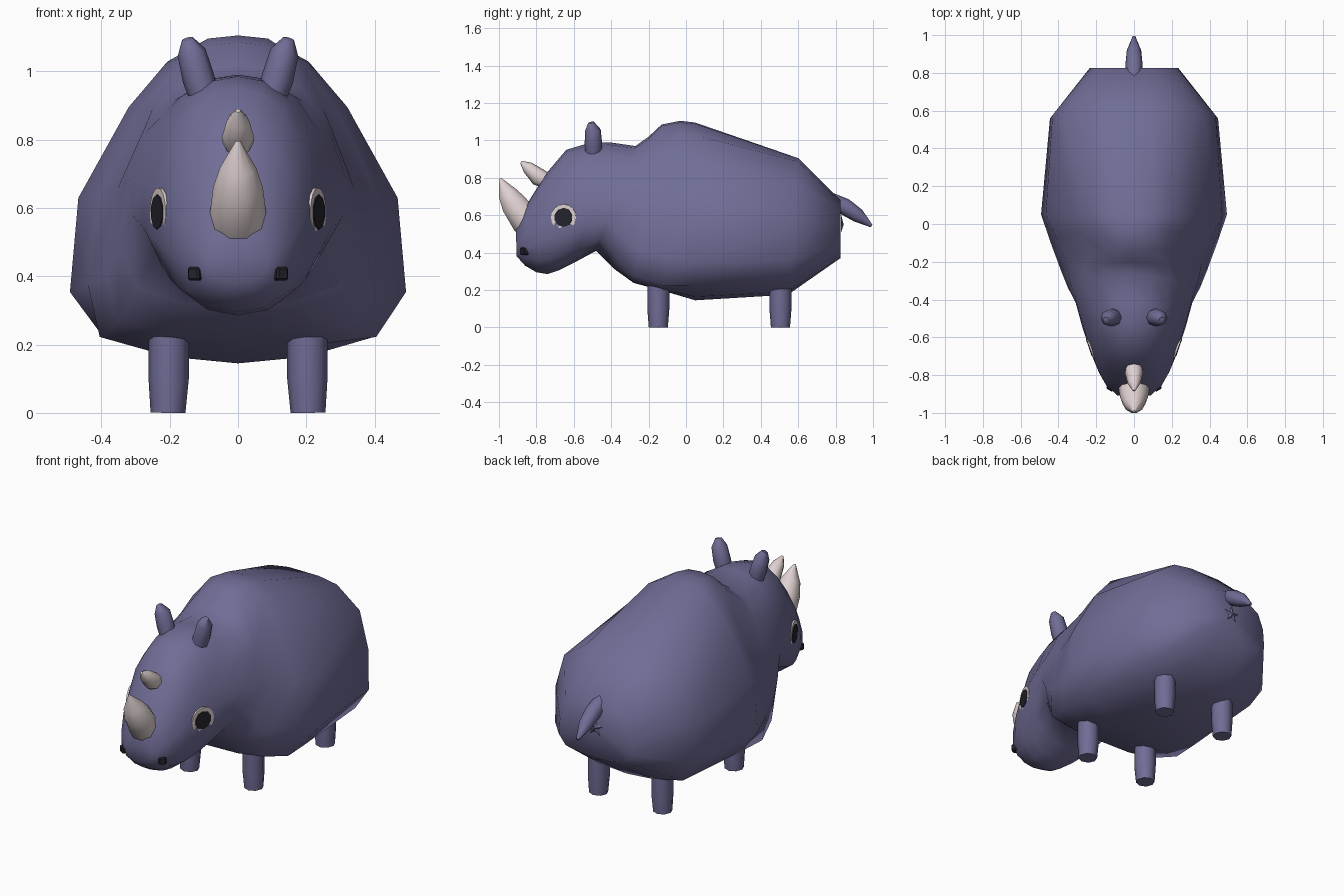
import bpy, bmesh, math
from mathutils import Vector, Matrix

cube = bpy.data.objects.get("Cube")
if cube:
    bpy.data.objects.remove(cube, do_unlink=True)


def material(name, rgb):
    m = bpy.data.materials.new(name)
    m.use_nodes = True
    m.diffuse_color = (*rgb, 1)
    bsdf = next(n for n in m.node_tree.nodes if n.type == 'BSDF_PRINCIPLED')
    bsdf.inputs["Base Color"].default_value = (*rgb, 1)
    return m


HIDE = material("violet grey hide", (0.162, 0.152, 0.305))
IVORY = material("pale ivory", (0.75, 0.64, 0.64))
DARK = material("near black", (0.017, 0.017, 0.026))


def finish(name, bm, mat, angle=60):
    bmesh.ops.recalc_face_normals(bm, faces=bm.faces)
    mesh = bpy.data.meshes.new(name)
    bm.to_mesh(mesh)
    bm.free()
    mesh.materials.append(mat)
    ob = bpy.data.objects.new(name, mesh)
    bpy.context.collection.objects.link(ob)
    bpy.ops.object.select_all(action='DESELECT')
    ob.select_set(True)
    bpy.context.view_layer.objects.active = ob
    bpy.ops.object.shade_smooth_by_angle(angle=math.radians(angle))
    return ob


def loft(name, rings, mat, angle=60):
    """Skin a list of equally sized point rings and close both ends."""
    bm = bmesh.new()
    loops = [[bm.verts.new(p) for p in r] for r in rings]
    n = len(loops[0])
    for a, b in zip(loops, loops[1:]):
        for i in range(n):
            bm.faces.new((a[i], a[(i + 1) % n], b[(i + 1) % n], b[i]))
    for end in (loops[0], loops[-1]):
        c = bm.verts.new(sum((v.co for v in end), Vector()) / n)
        for i in range(n):
            bm.faces.new((end[i], end[(i + 1) % n], c))
    return finish(name, bm, mat, angle)


def tube(name, path, mat, sides=8):
    """Tapered tube without twist; path entries are (x, y, z, radius)."""
    pts = [Vector(p[:3]) for p in path]
    rings = []
    for i, p in enumerate(path):
        d = pts[min(i + 1, len(pts) - 1)] - pts[max(i - 1, 0)]
        q = Vector((0, 0, 1)).rotation_difference(d)
        rings.append([pts[i] + q @ Vector((math.cos(t), math.sin(t), 0)) * p[3]
                      for t in (2 * math.pi * k / sides for k in range(sides))])
    return loft(name, rings, mat)


# Torso and head: one skin with slanted rings
# Half sections as (width fraction, height fraction), top to bottom
REAR = [(0, 1), (.22, 1), (.48, .975), (.82, .83), (.97, .55), (1, .25), (.82, .08), (.4, .02), (0, 0)]
TORSO = [(0, 1), (.2, .993), (.42, .93), (.65, .79), (.95, .51), (1, .22), (.8, .08), (.4, .02), (0, 0)]
CHEST = [(0, 1), (.2, .99), (.42, .92), (.65, .77), (.93, .48), (1, .2), (.92, .03), (.5, .005), (0, 0)]
NECK = [(0, 1), (.27, .98), (.54, .9), (.78, .74), (.98, .48), (1, .24), (.84, .08), (.45, .015), (0, 0)]
HEAD = [(0, 1), (.3, .98), (.6, .9), (.85, .74), (1, .5), (.98, .3), (.78, .12), (.4, .025), (0, 0)]

# Rings: section, top y, top z, bottom y, bottom z, half width
SPINE = [
    (REAR, .825, .68, .825, .37, .235),
    (REAR, .60, .905, .545, .175, .445),
    (TORSO, .05, 1.095, .05, .145, .492),
    (CHEST, -.03, 1.105, -.12, .195, .44),
    (CHEST, -.13, 1.085, -.28, .238, .385),
    (NECK, -.20, 1.02, -.38, .31, .35),
    (HEAD, -.27, .97, -.48, .41, .315),
    (HEAD, -.41, .99, -.60, .345, .28),
    (HEAD, -.52, .985, -.68, .305, .25),
    (HEAD, -.64, .95, -.74, .285, .222),
    (HEAD, -.75, .82, -.80, .295, .19),
    (HEAD, -.85, .66, -.86, .33, .147),
    (HEAD, -.91, .53, -.905, .38, .088),
]
rings = []
for section, ty, tz, by, bz, w in SPINE:
    half = [Vector((x * w, by + (ty - by) * f, bz + (tz - bz) * f)) for x, f in section]
    mirror = [Vector((-p.x, p.y, p.z)) for p in half[-2:0:-1]]
    rings.append(half + mirror)
loft("body_and_head", rings, HIDE, 80)

# Horns
tube("large_horn", [(0, -.80, .535, .078), (0, -.858, .57, .084), (0, -.92, .66, .073),
                    (0, -.955, .718, .053), (0, -.993, .797, .006)], IVORY, 10)
tube("small_horn", [(0, -.74, .78, .042), (0, -.79, .805, .048),
                    (0, -.845, .855, .033), (0, -.882, .885, .007)], IVORY, 8)

# Tail
tube("tail", [(0, .77, .68, .042), (0, .85, .645, .045),
              (0, .92, .598, .038), (0, .992, .542, .008)], HIDE)

# Small star-shaped crease under the tail
bm = bmesh.new()
star = [bm.verts.new((math.sin(k * math.pi / 5) * r, .83, .55 + math.cos(k * math.pi / 5) * r))
        for k in range(10) for r in [(.05, .02)[k % 2]]]
tip = bm.verts.new((0, .843, .55))
for k in range(10):
    bm.faces.new((star[k], star[(k + 1) % 10], tip))
bm.faces.new(star[::-1])
finish("rump_star", bm, HIDE, 30)


def disc(name, centre, normal, radius, depth, mat, sides):
    """Short cylinder whose outer face lies at centre."""
    bm = bmesh.new()
    bmesh.ops.create_cone(bm, cap_ends=True, segments=sides, radius1=radius,
                          radius2=radius, depth=depth)
    q = normal.to_track_quat('Z', 'Y').to_matrix().to_4x4()
    bm.transform(Matrix.Translation(centre - normal * depth / 2) @ q)
    return finish(name, bm, mat, 30)


for side, s in (("left", 1), ("right", -1)):
    # Legs
    for end, y in (("front", -.148), ("back", .505)):
        tube(f"{end}_leg_{side}", [(s * .205, y, 0, .051), (s * .203, y, .10, .059),
                                   (s * .203, y, .28, .059)], HIDE)
    # Ears
    tube(f"ear_{side}", [(s * .097, -.495, .92, .043), (s * .116, -.495, .98, .047),
                         (s * .136, -.498, 1.055, .042), (s * .148, -.508, 1.095, .017)], HIDE)
    # Eyes
    n = Vector((s * .945, -.327, 0)).normalized()
    c = Vector((s * .235, -.655, .588))
    disc(f"eye_{side}", c, n, .071, .045, IVORY, 16)
    disc(f"pupil_{side}", c + n * .004, n, .051, .008, DARK, 10)
    # Nostrils
    bm = bmesh.new()
    bmesh.ops.create_cube(bm, size=.04)
    bmesh.ops.bevel(bm, geom=bm.edges[:], offset=.006, segments=1, affect='EDGES')
    bm.transform(Matrix.Translation((s * .122, -.862, .407)) @ Matrix.Rotation(s * .55, 4, 'Z'))
    finish(f"nostril_{side}", bm, DARK, 30)
